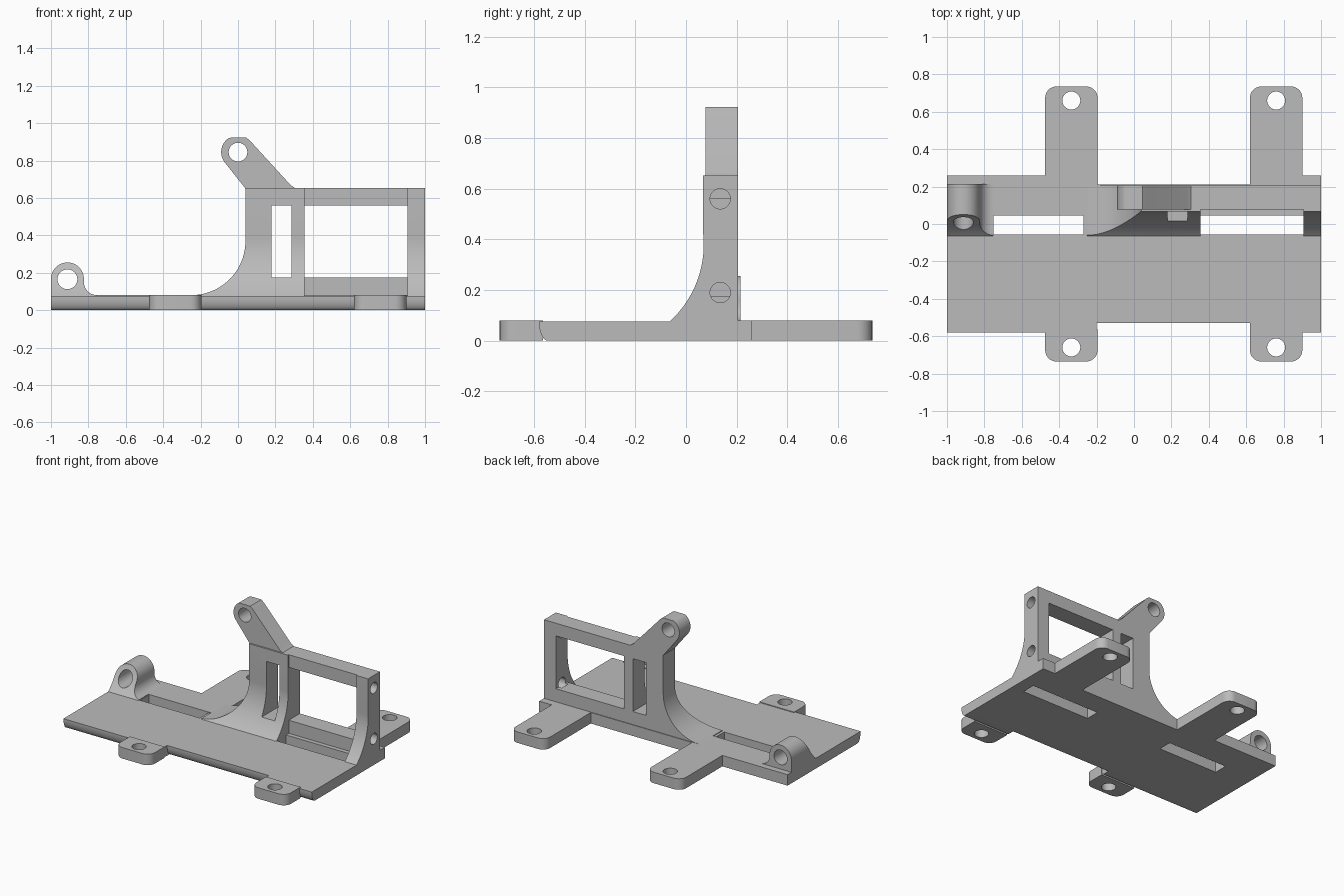
import bpy, bmesh
from math import sin, cos, radians

if "Cube" in bpy.data.objects:
    bpy.data.objects.remove(bpy.data.objects["Cube"], do_unlink=True)

grey = bpy.data.materials.new("plain grey")
grey.use_nodes = True
COLOR = (0.5, 0.5, 0.5, 1)
grey.diffuse_color = COLOR
grey.node_tree.nodes["Principled BSDF"].inputs["Base Color"].default_value = COLOR


def arc(u, v, r, start, end, n=16, rv=None):
    """Points on an arc (or ellipse, with rv) in a 2D plane."""
    steps = [radians(start + (end - start) * i / n) for i in range(n + 1)]
    return [(u + r * cos(a), v + (rv or r) * sin(a)) for a in steps]


def circle(u, v, r):
    return arc(u, v, r, 0, 348.75, 31)


def rect(u0, v0, u1, v1):
    return [(u0, v0), (u1, v0), (u1, v1), (u0, v1)]


def prism(name, pts, axis, lo, hi):
    """Extrude a 2D outline along one axis."""
    place = {"x": lambda p, t: (t, p[0], p[1]),
             "y": lambda p, t: (p[0], t, p[1]),
             "z": lambda p, t: (p[0], p[1], t)}[axis]
    bm = bmesh.new()
    low = [bm.verts.new(place(p, lo)) for p in pts]
    high = [bm.verts.new(place(p, hi)) for p in pts]
    bm.faces.new(low)
    bm.faces.new(high)
    for i in range(len(pts)):
        j = (i + 1) % len(pts)
        bm.faces.new((low[i], low[j], high[j], high[i]))
    bmesh.ops.recalc_face_normals(bm, faces=bm.faces)
    mesh = bpy.data.meshes.new(name)
    bm.to_mesh(mesh)
    bm.free()
    mesh.materials.append(grey)
    ob = bpy.data.objects.new(name, mesh)
    bpy.context.collection.objects.link(ob)
    return ob


def combine(ob, tool, operation):
    """Apply a boolean and drop the tool object."""
    mod = ob.modifiers.new(operation.lower(), "BOOLEAN")
    mod.operation, mod.object, mod.solver = operation, tool, "EXACT"
    bpy.ops.object.select_all(action="DESELECT")
    bpy.context.view_layer.objects.active = ob
    ob.select_set(True)
    bpy.ops.object.modifier_apply(modifier=mod.name)
    bpy.data.objects.remove(tool, do_unlink=True)


def cut(ob, pts, axis, lo, hi):
    combine(ob, prism("cutter", pts, axis, lo, hi), "DIFFERENCE")


def add(ob, pts, axis, lo, hi):
    combine(ob, prism("addition", pts, axis, lo, hi), "UNION")


def finish(ob):
    bpy.ops.object.select_all(action="DESELECT")
    bpy.context.view_layer.objects.active = ob
    ob.select_set(True)
    bpy.ops.object.shade_smooth_by_angle(angle=radians(30))


def plate_profile(front, back, top):
    """Side outline of a plate with a rounded lower front edge."""
    return [(back, 0), (back, top)] + arc(front + 0.035, top, 0.035, 180, 270, 12, top)


# Base plate: thin front area, slightly thicker rear strip
base = prism("base_plate", plate_profile(-0.53, 0.05, 0.075), "x", -1, 1)
for x0, x1 in ((-1, -0.2), (0.62, 1)):
    add(base, plate_profile(-0.58, -0.4, 0.075), "x", x0, x1)
    add(base, rect(x0, 0.12, x1, 0.26), "z", 0, 0.08)
add(base, rect(-1, 0.045, 1, 0.21), "z", 0, 0.08)

# Four rounded mounting tabs with screw holes
R = 0.06
for cx in (-0.335, 0.76):
    for side, inner in ((-1, 0.565), (1, 0.1)):
        corner = arc(cx + 0.14 - R, 0.735 - R, R, 0, 90, 8)
        half = [(cx + 0.14, inner)] + corner
        outline = half + [(2 * cx - x, y) for x, y in reversed(half)]
        add(base, [(x, side * y) for x, y in outline], "z", 0, 0.08)
        cut(base, circle(cx, side * 0.66, 0.048), "z", -0.1, 0.2)

# Two long slots
for x0, x1 in ((-0.75, -0.27), (0.355, 0.905)):
    cut(base, rect(x0, -0.055, x1, 0.045), "z", -0.1, 0.2)
finish(base)


def side_profile(back):
    """Side outline shared by wall and lug: curved foot, straight top."""
    foot = arc(-0.342, 0.38, 0.412, -47.8, 0, 20)
    return ([(back, 0.03), (-0.065, 0.03)] + foot
            + [(0.068, 0.42), (0.068, 0.652), (0.077, 0.653), (0.077, 1), (back, 1)])


# Upright wall with slanted arm, swept foot on its right side
front_outline = ([(1, 0.03), (-0.25, 0.03)]
                 + arc(-0.25, 0.37, 0.29, -90, 0, 20)
                 + [(0.04, 0.65)]
                 + arc(0, 0.845, 0.09, 222, 125, 14)
                 + [(-0.04, 0.922), (0.045, 0.922), (0.065, 0.905),
                    (0.28, 0.67), (0.305, 0.652), (1, 0.652)])
wall = prism("upright_wall", front_outline, "y", -0.2, 0.4)
combine(wall, prism("side_outline", side_profile(0.205), "x", -1.2, 1.2), "INTERSECT")
cut(wall, rect(0.355, -0.3, 0.905, 0.077), "z", 0, 0.7)      # hollow before the beams
cut(wall, rect(0.18, 0.175, 0.285, 0.56), "y", -0.3, 0.4)    # narrow window
cut(wall, rect(0.355, 0.175, 0.905, 0.56), "y", -0.3, 0.4)   # wide window
cut(wall, circle(0, 0.845, 0.05), "y", -0.3, 0.4)            # arm hole
for z in (0.19, 0.56):                                       # end screw holes
    cut(wall, circle(0.135, z, 0.04), "x", 0.88, 1.1)
finish(wall)

# Small hinge lug on the right rear corner
lug_outline = ([(-1, 0.03), (-1, 0.165)]
               + arc(-0.912, 0.167, 0.088, 180, 0, 24)
               + arc(-0.754, 0.15, 0.07, 180, 270, 10)
               + [(-0.754, 0.03)])
lug = prism("hinge_lug", lug_outline, "y", -0.2, 0.4)
combine(lug, prism("side_outline", side_profile(0.215), "x", -1.2, 1.2), "INTERSECT")
cut(lug, circle(-0.912, 0.165, 0.053), "y", -0.3, 0.4)
finish(lug)
